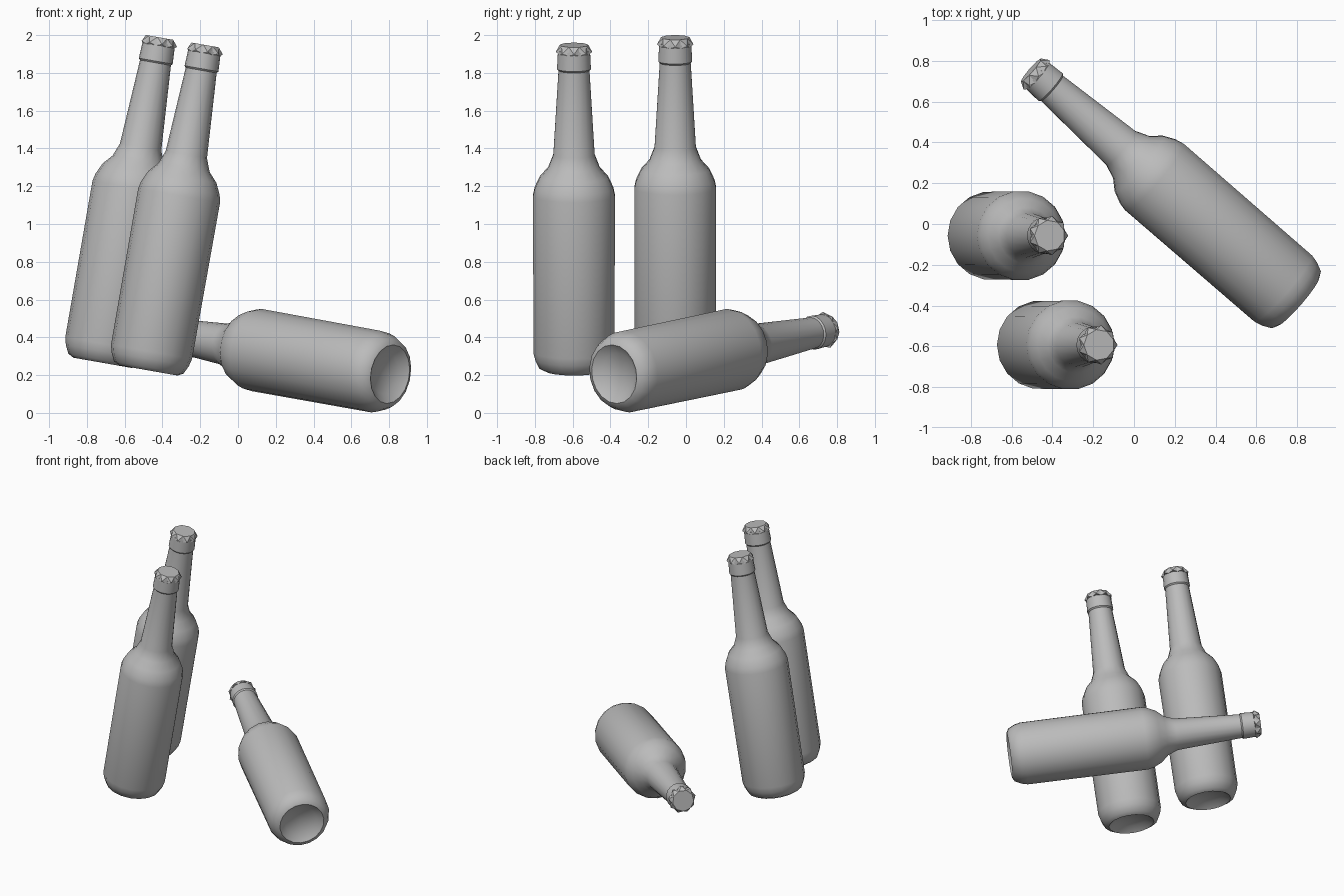
import bpy
from math import sin, cos, pi, radians
from mathutils import Vector, Matrix

if "Cube" in bpy.data.objects:
    bpy.data.objects.remove(bpy.data.objects["Cube"])

grey = bpy.data.materials.new("plain grey")
grey.use_nodes = True
GREY = (0.5, 0.5, 0.5, 1)
grey.diffuse_color = GREY
grey.node_tree.nodes["Principled BSDF"].inputs["Base Color"].default_value = GREY

SIDES = 18   # sides of the glass
TEETH = 9    # points of the crown cap

# (radius, height) from the rim of the dished base up to the lip
PROFILE = [
    (0.11, 0.035), (0.157, 0.0), (0.187, 0.016), (0.208, 0.06), (0.218, 0.10),
    (0.220, 0.94), (0.211, 0.98), (0.183, 1.04), (0.138, 1.09), (0.111, 1.16),
    (0.084, 1.60), (0.083, 1.613), (0.091, 1.622), (0.086, 1.72),
]


def ring(radius, z, n, turn=0.0):
    return [(radius * cos(2 * pi * i / n + turn),
             radius * sin(2 * pi * i / n + turn), z) for i in range(n)]


def bottle_mesh():
    """Lathe the glass, with a dished base."""
    verts = [(0, 0, 0.05)]
    faces = []
    for r, z in PROFILE:
        verts += ring(r, z, SIDES)
    for i in range(SIDES):
        j = (i + 1) % SIDES
        faces.append((0, 1 + j, 1 + i))
        for k in range(len(PROFILE) - 1):
            a, b = 1 + k * SIDES, 1 + (k + 1) * SIDES
            faces.append((a + i, a + j, b + j, b + i))
    last = 1 + (len(PROFILE) - 1) * SIDES
    faces.append(tuple(range(last, last + SIDES)))
    mesh = bpy.data.meshes.new("bottle_glass")
    mesh.from_pydata(verts, [], faces)
    return mesh


def cap_mesh():
    """Crown cap: flat top, pointed skirt, closed underneath."""
    n = TEETH
    half = pi / n
    top = ring(0.076, 1.749, n, half)
    tips = ring(0.098, 1.715, n)
    dents = ring(0.086, 1.703, n, half)
    faces = [tuple(range(n)), tuple(v for i in reversed(range(n))
                                    for v in (2 * n + i, n + i))]
    for i in range(n):
        j = (i + 1) % n
        faces.append((i, n + j, j))
        faces.append((n + i, 2 * n + i, i))
        faces.append((i, 2 * n + i, n + j))
    mesh = bpy.data.meshes.new("crown_cap")
    mesh.from_pydata(top + tips + dents, [], faces)
    return mesh


glass, cap = bottle_mesh(), cap_mesh()
for mesh in (glass, cap):
    mesh.materials.append(grey)


def place(name, base, axis):
    """Stand a bottle and its cap at base, pointing along axis."""
    turn = Vector((0, 0, 1)).rotation_difference(Vector(axis).normalized())
    matrix = Matrix.Translation(base) @ turn.to_matrix().to_4x4()
    made = []
    for part, mesh in (("glass", glass), ("cap", cap)):
        obj = bpy.data.objects.new(f"{name}_{part}", mesh)
        bpy.context.collection.objects.link(obj)
        obj.matrix_world = matrix
        made.append(obj)
    return made[0]


# two leaning bottles and one lying across
lean = (sin(radians(10)), 0, cos(radians(10)))
first = place("front_bottle", (-0.475, -0.593, 0.225), lean)
place("back_bottle", (-0.717, -0.057, 0.265), lean)
place("lying_bottle", (0.805, -0.38, 0.205), (-0.747, 0.647, 0.135))

# smooth the glass, keep the lip sharp
bpy.ops.object.select_all(action='DESELECT')
first.select_set(True)
bpy.context.view_layer.objects.active = first
bpy.ops.object.shade_smooth_by_angle(angle=radians(40))
